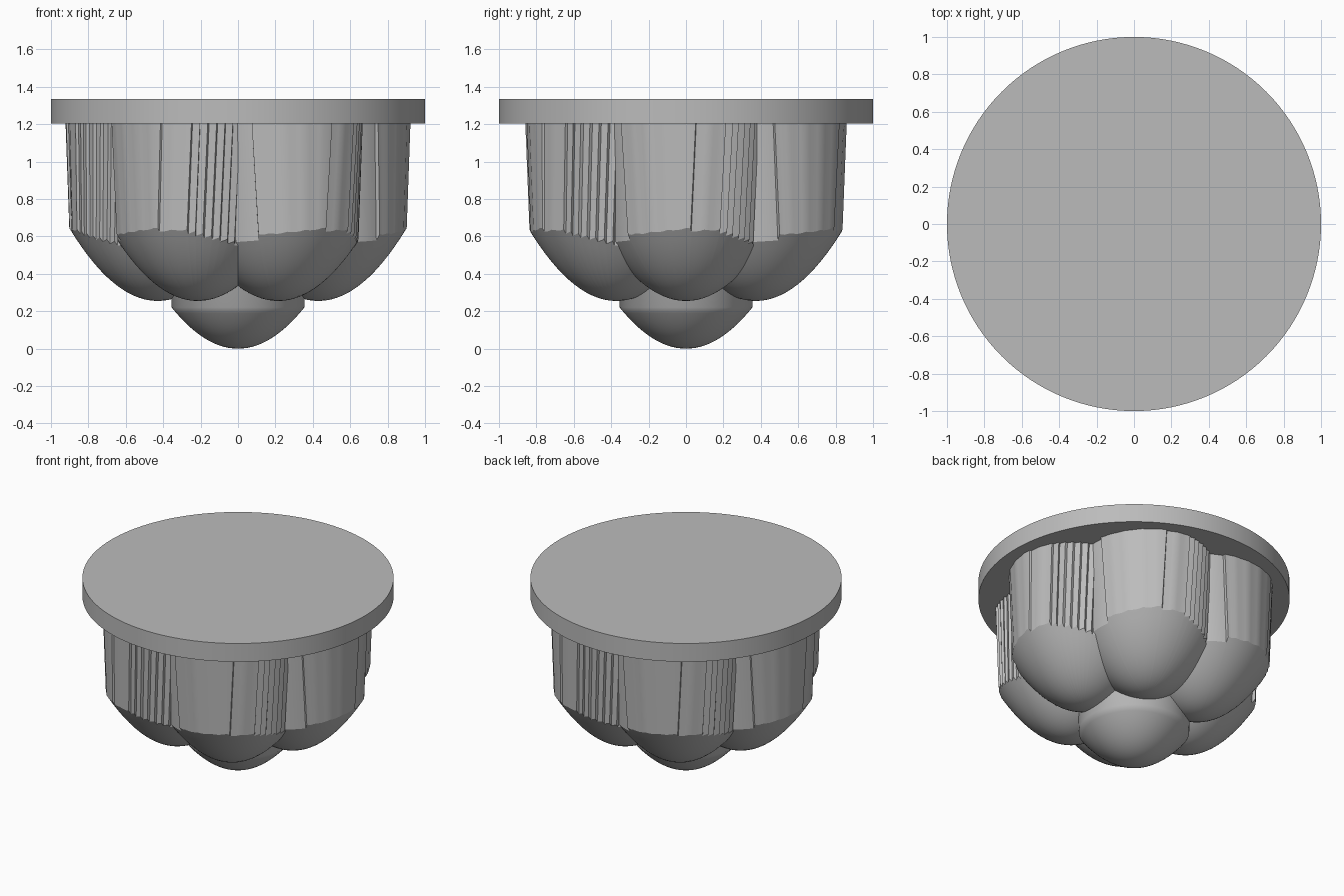
import bpy, bmesh, math

cube = bpy.data.objects.get("Cube")
if cube:
    bpy.data.objects.remove(cube)

grey = bpy.data.materials.new("plain grey")
grey.use_nodes = True
colour = (0.5, 0.5, 0.5, 1)
grey.diffuse_color = colour
grey.node_tree.nodes["Principled BSDF"].inputs["Base Color"].default_value = colour

BOWL = 1.75        # steepness of the parabolic domes
PLATE_LOW, PLATE_HIGH = 1.205, 1.335
DRAFT = 0.02       # outward lean of the walls


def finish(name, bm, angle):
    bmesh.ops.recalc_face_normals(bm, faces=bm.faces)
    mesh = bpy.data.meshes.new(name)
    bm.to_mesh(mesh)
    bm.free()
    mesh.materials.append(grey)
    obj = bpy.data.objects.new(name, mesh)
    bpy.context.collection.objects.link(obj)
    bpy.ops.object.select_all(action='DESELECT')
    obj.select_set(True)
    bpy.context.view_layer.objects.active = obj
    bpy.ops.object.shade_smooth_by_angle(angle=math.radians(angle))
    return obj


def lobe(name, outline, tip, centre, turn, crease, rings=14):
    """Parabolic dome under a drafted wall; outline is (angle, radius, wall twist)."""
    bm = bmesh.new()
    cx, cy = centre

    def vert(a, r, z):
        a = math.radians(a) + turn
        return bm.verts.new((cx + r * math.cos(a), cy + r * math.sin(a), z))

    pole = bm.verts.new((cx, cy, tip))
    loops = []
    for i in range(1, rings + 1):
        t = i / rings
        loops.append([vert(a, r * t, tip + BOWL * (r * t) ** 2) for a, r, _ in outline])
    loops.append([vert(a + tw, r + DRAFT, PLATE_LOW) for a, r, tw in outline])
    n = len(outline)
    for k in range(n):
        j = (k + 1) % n
        bm.faces.new((pole, loops[0][j], loops[0][k]))
        for low, high in zip(loops, loops[1:]):
            bm.faces.new((low[k], low[j], high[j], high[k]))
    bm.faces.new(loops[-1])
    return finish(name, bm, crease)


# Stepped outline of an outer lobe: a smooth face, then a run of saw teeth
keys = [(-180, .42), (-60, .425), (-44, .43), (-43.5, .452), (-30, .457),
        (0, .472), (3, .474), (3.6, .463), (15, .468), (23, .468)]
radius = 0.453
for start in (23.6, 28.6, 34.6, 40.6, 46.6, 52.6):
    keys += [(start, radius), (start + 4.8, radius + .009)]
    radius -= 0.007
keys += [(58.6, .412), (180, .42)]


def twist(a):
    if abs(a) > 75:
        return 0
    return 3 if a > 0 else -4 * min(1, -a / 44)


outline = []
for (a0, r0), (a1, r1) in zip(keys, keys[1:]):
    steps = max(1, round((a1 - a0) / 3))
    for s in range(steps):
        t = s / steps
        a = a0 + (a1 - a0) * t
        ripple = 0.004 * abs(math.sin(math.radians(a * 15))) if -43 < a < 23 else 0
        outline.append((a, r0 + (r1 - r0) * t - ripple, twist(a)))

# Ring of six outer lobes
for i in range(6):
    turn = math.radians(60 * i)
    centre = (0.43 * math.cos(turn), 0.43 * math.sin(turn))
    lobe(f"outer_lobe_{i + 1}", outline, 0.255, centre, turn, 20)

# Central lobe hanging lowest
round_outline = [(a, 0.355, 0) for a in range(0, 360, 5)]
lobe("centre_lobe", round_outline, 0.0, (0, 0), 0, 60)

# Round cover plate
bm = bmesh.new()
bmesh.ops.create_cone(bm, cap_ends=True, segments=128, radius1=1, radius2=1,
                      depth=PLATE_HIGH - PLATE_LOW)
bmesh.ops.translate(bm, verts=bm.verts, vec=(0, 0, (PLATE_LOW + PLATE_HIGH) / 2))
finish("cover_plate", bm, 30)
